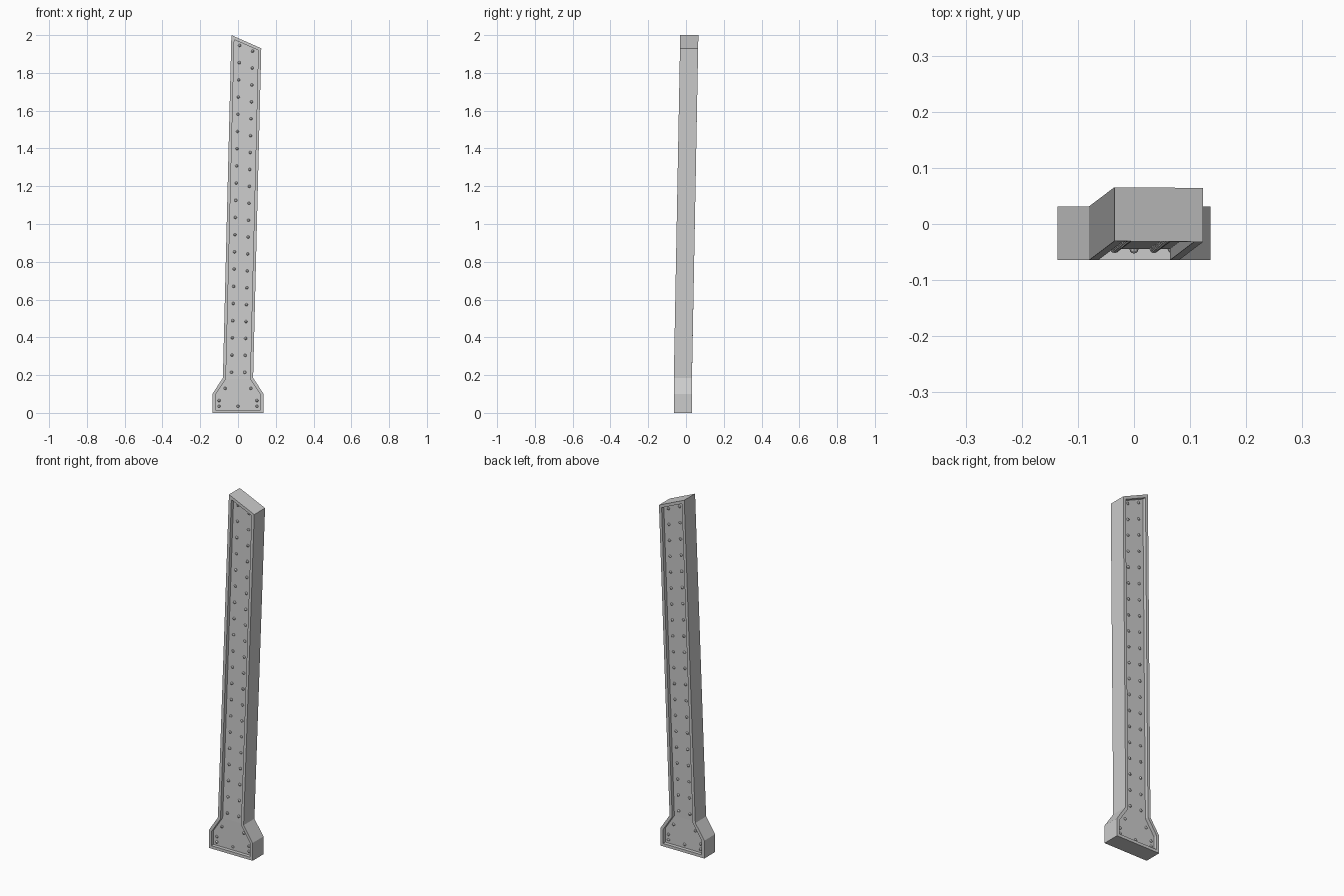
import bpy, bmesh
from mathutils import Matrix, Vector

if "Cube" in bpy.data.objects:
    bpy.data.objects.remove(bpy.data.objects["Cube"])

HALF = 0.048      # half thickness
RECESS = 0.02     # panel depth below the rim
RIM = 0.016       # rim width
NECK = 0.185      # height where the leaning shaft leaves the foot


def lean(z):
    """Sideways and backward shift of the shaft at height z."""
    t = max(0.0, (z - NECK) / (2 - NECK))
    return 0.045 * t, -0.0165 + 0.034 * t


def to_object(bm, name):
    mesh = bpy.data.meshes.new(name)
    bm.to_mesh(mesh)
    bm.free()
    obj = bpy.data.objects.new(name, mesh)
    bpy.context.collection.objects.link(obj)
    return obj


# Post body: foot and shaft outline, thickened, with a recessed panel on both sides
foot = [(-0.136, 0), (0.136, 0), (0.136, 0.1), (0.08, NECK), (-0.08, NECK), (-0.136, 0.1)]
shaft = [(-0.08, NECK), (0.08, NECK), (0.08, 1.93), (-0.08, 2.0)]
bm = bmesh.new()
for outline in (foot, shaft):
    bm.faces.new([bm.verts.new((x, -HALF, z)) for x, z in outline])
bmesh.ops.remove_doubles(bm, verts=bm.verts[:], dist=1e-5)
grown = bmesh.ops.extrude_face_region(bm, geom=bm.faces[:], use_keep_orig=True)
bmesh.ops.translate(bm, vec=(0, 2 * HALF, 0),
                    verts=[g for g in grown["geom"] if isinstance(g, bmesh.types.BMVert)])
bmesh.ops.recalc_face_normals(bm, faces=bm.faces[:])
bm.normal_update()
for side in (-1, 1):
    panel = [f for f in bm.faces if f.normal.y * side > 0.9]
    bmesh.ops.inset_region(bm, faces=panel, thickness=RIM, use_even_offset=True, use_boundary=True)
    walls = bmesh.ops.extrude_face_region(bm, geom=panel)
    bmesh.ops.delete(bm, geom=panel, context='FACES')
    bmesh.ops.translate(bm, vec=(0, -side * RECESS, 0),
                        verts=[g for g in walls["geom"] if isinstance(g, bmesh.types.BMVert)])
    bm.normal_update()
for v in bm.verts:
    dx, dy = lean(v.co.z)
    v.co.x += dx
    v.co.y += dy
bmesh.ops.recalc_face_normals(bm, faces=bm.faces[:])
to_object(bm, "post_body")

# Studs: two columns up the shaft and a few around the foot
spots = [(-0.1, 0.035), (-0.1, 0.065), (0, 0.035), (0.1, 0.035), (0.1, 0.065),
         (-0.068, 0.13), (0.068, 0.13)]
for i in range(20):
    t = i / 19
    z = 0.215 + 1.73 * t
    spots += [(-0.035, z), (0.035, z - 0.03 * t)]

for side, name in ((-1, "front_studs"), (1, "back_studs")):
    bm = bmesh.new()
    for x, z in spots:
        dx, dy = lean(z)
        place = Matrix.Translation(Vector((x + dx, dy + side * (HALF - RECESS), z)))
        bmesh.ops.create_uvsphere(bm, u_segments=8, v_segments=6, radius=0.008,
                                  matrix=place @ Matrix.Rotation(1.5708, 4, 'X'))
    to_object(bm, name)
